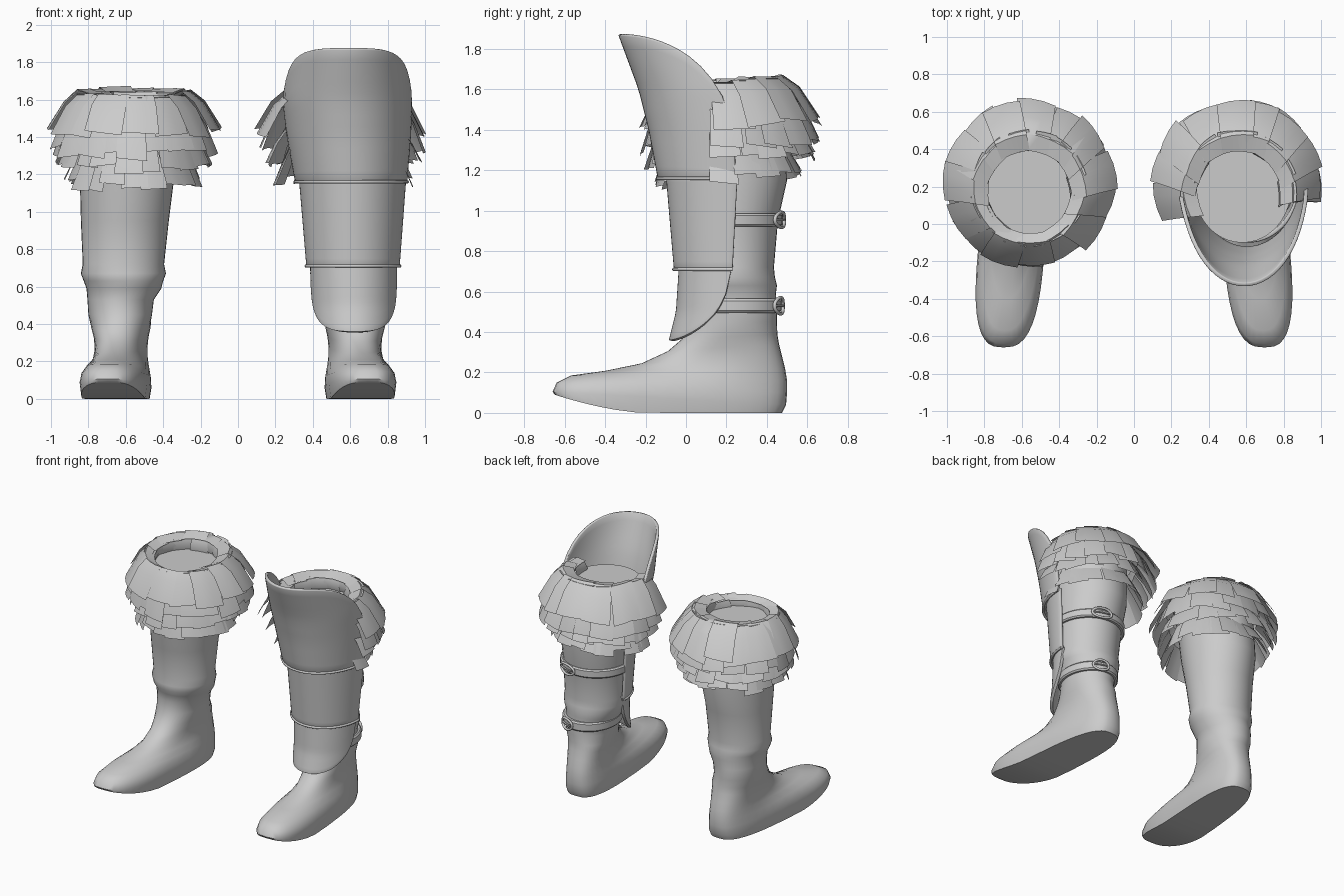
import bpy, bmesh, math, random
from mathutils import Vector

random.seed(4)
if "Cube" in bpy.data.objects:
    bpy.data.objects.remove(bpy.data.objects["Cube"])

grey = bpy.data.materials.new("plain grey")
grey.use_nodes = True
grey.diffuse_color = (0.6, 0.6, 0.6, 1)
grey.node_tree.nodes["Principled BSDF"].inputs["Base Color"].default_value = grey.diffuse_color


def finish(obj, angle=40):
    obj.data.materials.append(grey)
    bpy.ops.object.select_all(action='DESELECT')
    obj.select_set(True)
    bpy.context.view_layer.objects.active = obj
    bpy.ops.object.shade_smooth_by_angle(angle=math.radians(angle))
    return obj


def make_mesh(name, verts, faces, angle=40):
    mesh = bpy.data.meshes.new(name)
    mesh.from_pydata(verts, [], faces)
    bm = bmesh.new()
    bm.from_mesh(mesh)
    bmesh.ops.recalc_face_normals(bm, faces=bm.faces)
    bm.to_mesh(mesh)
    bm.free()
    obj = bpy.data.objects.new(name, mesh)
    bpy.context.collection.objects.link(obj)
    return finish(obj, angle)


def grid_faces(rows, cols, wrap=False, start=0):
    faces = []
    for r in range(rows - 1):
        for c in range(cols if wrap else cols - 1):
            d = (c + 1) % cols
            faces.append([start + r * cols + c, start + r * cols + d,
                          start + (r + 1) * cols + d, start + (r + 1) * cols + c])
    return faces


def sample(table, z):
    """Interpolate a table whose rows start with a height."""
    z = min(max(z, table[0][0]), table[-1][0])
    for a, b in zip(table, table[1:]):
        if z <= b[0]:
            k = (z - a[0]) / (b[0] - a[0])
            return [p + (q - p) * k for p, q in zip(a[1:], b[1:])]


# Shaft: height, front y, back y, inner x, outer x
SHAFT = [(0.45, 0.02, 0.45, 0.46, 0.80), (0.53, 0.03, 0.45, 0.45, 0.805),
         (0.59, 0.02, 0.445, 0.41, 0.81), (0.63, 0.0, 0.45, 0.40, 0.825),
         (0.67, 0.0, 0.44, 0.385, 0.84), (0.72, 0.01, 0.435, 0.395, 0.83),
         (0.95, -0.02, 0.455, 0.37, 0.84), (1.15, -0.06, 0.50, 0.345, 0.845),
         (1.55, -0.10, 0.48, 0.32, 0.84)]
# Foot: toe y, toe z, heel y, heel z, half width at toe, half width at heel
FOOT = [(-0.65, 0.09, 0.475, 0, 0.175, 0.16), (-0.66, 0.105, 0.495, 0.04, 0.185, 0.17),
        (-0.64, 0.15, 0.50, 0.10, 0.175, 0.17), (-0.57, 0.185, 0.50, 0.16, 0.14, 0.17),
        (-0.40, 0.208, 0.49, 0.22, 0.10, 0.17), (-0.22, 0.245, 0.475, 0.28, 0.09, 0.17),
        (-0.09, 0.305, 0.46, 0.34, 0.11, 0.17), (-0.02, 0.365, 0.452, 0.39, 0.14, 0.172)]
SEG = 40


def boot(name, side):
    verts = []
    angles = [2 * math.pi * i / SEG for i in range(SEG)]
    for k, (yf, zf, yb, zb, hf, hb) in enumerate(FOOT):
        power = 2 / (3 - k / len(FOOT))
        for a in angles:
            c, s = math.cos(a), math.sin(a)
            t = 0.5 + 0.5 * math.copysign(abs(c) ** power, c)
            y = yf + (yb - yf) * t
            w = (hf + (hb - hf) * t) * math.copysign(abs(s) ** power, s)
            z = zf + (zb - zf) * t
            if k == 0:
                z = zf * max(0, (-0.2 - y) / 0.45) ** 1.6
            verts.append((side * (0.645 - 0.08 * y + w), y, z))
    for z, yf, yb, x0, x1 in SHAFT:
        for a in angles:
            verts.append((side * ((x0 + x1) / 2 + (x1 - x0) / 2 * math.sin(a)),
                          (yf + yb) / 2 + (yb - yf) / 2 * math.cos(a), z))
    rows = len(FOOT) + len(SHAFT)
    faces = grid_faces(rows, SEG, True)
    # Close the sole and the inside floor with strips across
    for base in (0, (rows - 1) * SEG):
        for i in range(SEG // 2):
            j, m = (SEG - i) % SEG, SEG - i - 1
            quad = [base + i, base + i + 1, base + m, base + j]
            faces.append(list(dict.fromkeys(quad)))
    make_mesh(name, verts, faces, 45)


# Fur tufts: radius and height down each tuft, count, half width
FUR = [([(0.31, 1.635), (0.24, 1.62), (0.22, 1.57), (0.24, 1.5)], 14, 0.07),
       ([(0.22, 1.62), (0.29, 1.645), (0.36, 1.58), (0.445, 1.43)], 15, 0.10),
       ([(0.33, 1.55), (0.38, 1.47), (0.43, 1.33)], 20, 0.08),
       ([(0.31, 1.44), (0.36, 1.36), (0.405, 1.25)], 21, 0.075),
       ([(0.27, 1.36), (0.31, 1.28), (0.36, 1.16)], 20, 0.07)]


def fur_cuff(name, side, start_sine):
    verts, faces = [], []
    for profile, count, half in FUR:
        for i in range(count):
            a = 2 * math.pi * (i + random.uniform(-0.2, 0.2)) / count
            if math.sin(a) < start_sine:
                continue
            out = Vector((math.cos(a), math.sin(a), 0))
            across = Vector((-math.sin(a), math.cos(a), 0))
            lift, drop = random.uniform(-0.01, 0.02), random.uniform(-0.03, 0.02)
            skew, twist = random.uniform(-0.15, 0.15), random.uniform(-0.12, 0.12)
            start = len(verts)
            for k, (r, z) in enumerate(profile):
                f = k / (len(profile) - 1)
                cy = 0.17 + 0.05 * min(1, max(0, (r - 0.22) / 0.2))
                for u in (-1, -0.33, 0.33, 1):
                    t = u * half * (0.8 + 0.25 * f)
                    p = Vector((0.56, cy, z + 0.025 * out.y + drop * f + skew * t * f))
                    p += out * (r + lift * f - 1.2 * t * t + twist * t) + across * t
                    verts.append((side * p.x, p.y, p.z))
            faces += grid_faces(len(profile), 4, False, start)
    make_mesh(name, verts, faces, 50)


# Armour plates wrap the front of one boot
def plate(name, table, bottom, top, rows=12, cols=32, lip=True):
    verts = []
    for r in range(rows + 1):
        for c in range(cols + 1):
            u = 2 * c / cols - 1
            z = bottom(abs(u)) + (top(abs(u)) - bottom(abs(u))) * r / rows
            yf, yb, x0, x1 = sample(table, z)
            a = u * math.pi / 2
            verts.append(((x0 + x1) / 2 + (x1 - x0) / 2 * math.sin(a),
                          yb - (yb - yf) * math.cos(a), z))
    faces = grid_faces(rows + 1, cols + 1)
    obj = make_mesh(name, verts, faces)
    mid = obj.data.polygons[len(faces) // 2 + cols // 2]
    solid = obj.modifiers.new("thickness", 'SOLIDIFY')
    solid.thickness = 0.022
    solid.offset = -1 if mid.normal.y < 0 else 1
    bevel = obj.modifiers.new("soft edge", 'BEVEL')
    bevel.width, bevel.segments = 0.006, 2
    if lip:
        tube(name + "_lip", verts[:cols + 1], 0.009)


def tube(name, points, radius, closed=False):
    curve = bpy.data.curves.new(name, 'CURVE')
    curve.dimensions = '3D'
    curve.bevel_depth, curve.bevel_resolution = radius, 2
    curve.use_fill_caps = True
    line = curve.splines.new('POLY')
    line.points.add(len(points) - 1)
    for point, co in zip(line.points, points):
        point.co = (*co, 1)
    line.use_cyclic_u = closed
    line.use_smooth = True
    obj = bpy.data.objects.new(name, curve)
    bpy.context.collection.objects.link(obj)
    curve.materials.append(grey)


# Straps follow the shaft, each with an oval buckle at the back
def strap(name, z, height):
    yf, yb, x0, x1 = sample(SHAFT, z)
    cx, cy, hx, hy = (x0 + x1) / 2, (yf + yb) / 2, (x1 - x0) / 2, (yb - yf) / 2

    def around(a, off, dz):
        return (cx + (hx + off) * math.cos(a), cy + (hy + off) * math.sin(a), z + dz)
    h = height / 2
    section = [(-0.01, -h), (0.012, -h), (0.021, -h * 0.7), (0.021, h * 0.7), (0.012, h), (-0.01, h)]
    verts = [around(2 * math.pi * i / 48, o, d) for o, d in section for i in range(48)]
    make_mesh(name, verts, grid_faces(len(section), 48, True))
    ring = []
    for i in range(24):
        b = 2 * math.pi * i / 24
        ring.append(around(math.radians(72) + 0.28 * math.cos(b), 0.03, h * 1.15 * math.sin(b)))
    tube(name + "_buckle", ring, 0.009, True)
    pin = [around(math.radians(56 + 4 * i), 0.032, 0) for i in range(8)]
    tube(name + "_pin", pin, 0.006)


for label, side, start in (("left", 1, -0.25), ("right", -1, -2)):
    boot(label + "_boot", side)
    fur_cuff(label + "_fur_cuff", side, start)

plate("knee_plate", [(1.16, -0.14, 0.245, 0.305, 0.905), (1.4, -0.185, 0.24, 0.26, 0.925),
                     (1.6, -0.235, 0.22, 0.235, 0.935), (1.87, -0.335, 0.20, 0.25, 0.93)],
      lambda t: 1.16, lambda t: 1.40 + 0.47 * max(0, 1 - t ** 4) ** 0.7)
plate("shin_plate", [(0.71, -0.06, 0.23, 0.365, 0.865), (1.18, -0.10, 0.255, 0.325, 0.90)],
      lambda t: 0.71, lambda t: 1.18)
plate("ankle_plate", [(0.36, -0.085, 0.20, 0.40, 0.845), (0.5, -0.05, 0.22, 0.39, 0.85),
                      (0.73, -0.035, 0.225, 0.385, 0.85)],
      lambda t: 0.71 - 0.35 * max(0, 1 - t ** 3) ** 0.6, lambda t: 0.73, lip=False)
strap("upper_strap", 0.955, 0.065)
strap("lower_strap", 0.53, 0.07)
